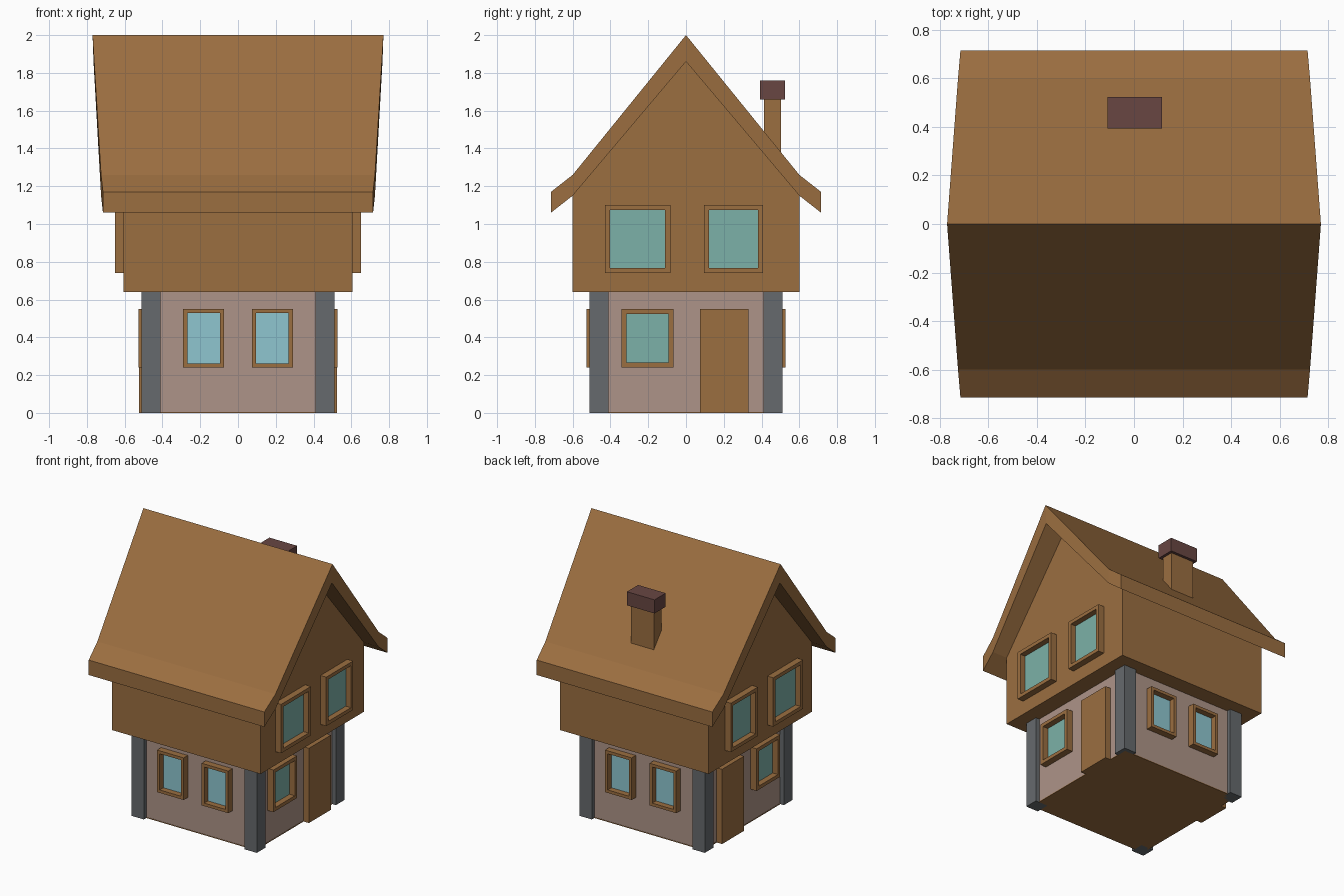
import bpy, bmesh
from mathutils import Vector

if "Cube" in bpy.data.objects:
    bpy.data.objects.remove(bpy.data.objects["Cube"])


def material(name, r, g, b):
    lin = [(c / 255 / 12.92) if c < 11 else ((c / 255 + 0.055) / 1.055) ** 2.4 for c in (r, g, b)]
    m = bpy.data.materials.new(name)
    m.diffuse_color = (*lin, 1)
    m.use_nodes = True
    m.node_tree.nodes["Principled BSDF"].inputs["Base Color"].default_value = m.diffuse_color
    return m


wood = material("brown wood", 155, 110, 64)
plaster = material("pinkish plaster", 174, 148, 136)
stone = material("grey stone", 102, 106, 109)
cap_mat = material("dark red brick", 104, 70, 66)
glass_blue = material("blue glass", 142, 198, 208)
glass_green = material("green glass", 124, 177, 168)


def make(name, verts, faces, mat):
    bm = bmesh.new()
    vs = [bm.verts.new(v) for v in verts]
    for f in faces:
        bm.faces.new([vs[i] for i in f])
    bmesh.ops.recalc_face_normals(bm, faces=bm.faces)
    me = bpy.data.meshes.new(name)
    bm.to_mesh(me)
    bm.free()
    me.materials.append(mat)
    ob = bpy.data.objects.new(name, me)
    bpy.context.collection.objects.link(ob)
    return ob


def box(name, x, y, z, mat):
    verts = [(a, b, c) for a in x for b in y for c in z]
    return make(name, verts, [(0, 1, 3, 2), (4, 6, 7, 5), (0, 4, 5, 1),
                              (2, 3, 7, 6), (0, 2, 6, 4), (1, 5, 7, 3)], mat)


def prism(name, profile, half_x, mat):
    """Extrude a (y, z) profile along x; half_x gives the half length at each point."""
    n = len(profile)
    verts = [(s * h, y, z) for s in (-1, 1) for (y, z), h in zip(profile, half_x)]
    faces = [tuple(range(n)), tuple(range(n, 2 * n))]
    faces += [(i, (i + 1) % n, n + (i + 1) % n, n + i) for i in range(n)]
    return make(name, verts, faces, mat)


def window(name, axis, side, u, z, wall, out, border, glass):
    """Raised hollow frame with a recessed pane; axis is the wall normal."""
    def place(uu, d, zz):
        return (side * d, uu, zz) if axis == 'x' else (uu, side * d, zz)

    def ring(d, inset):
        return [place(a, d, c) for a, c in (
            (u[0] + inset, z[0] + inset), (u[1] - inset, z[0] + inset),
            (u[1] - inset, z[1] - inset), (u[0] + inset, z[1] - inset))]
    back = wall - 0.01
    verts = ring(back, 0) + ring(out, 0) + ring(out, border) + ring(back, border)
    faces = [(r * 4 + i, r * 4 + (i + 1) % 4,
              (r + 1) % 4 * 4 + (i + 1) % 4, (r + 1) % 4 * 4 + i)
             for r in range(4) for i in range(4)]
    make(name + "_frame", verts, faces, wood)
    lo, hi = wall - 0.003, wall + 0.005
    p, q = place(u[0] + border, lo, z[0] + border), place(u[1] - border, hi, z[1] - border)
    box(name + "_pane", *[tuple(sorted(t)) for t in zip(p, q)], glass)


# Ground storey, floor and corner posts
W = 0.48
box("ground_storey", (-W, W), (-W, W), (0.004, 0.65), plaster)
box("floor_plate", (-W - 0.002, W + 0.002), (-W - 0.002, W + 0.002), (0, 0.006), wood)
for sx, nx in ((-1, "left"), (1, "right")):
    for sy, ny in ((-1, "front"), (1, "back")):
        box(f"{ny}_{nx}_post", tuple(sorted((sx * 0.41, sx * 0.51))),
            tuple(sorted((sy * 0.41, sy * 0.51))), (0, 0.65), stone)

# Overhanging upper storey with gables
prism("upper_storey", [(-0.6, 0.64), (0.6, 0.64), (0.6, 1.18), (0, 1.89), (-0.6, 1.18)],
      [0.605] * 5, wood)

# Roof shell with flared eaves and a longer ridge
half = [(0.6, 1.26, 0.725), (0.715, 1.17, 0.715), (0.715, 1.06, 0.715), (0.6, 1.15, 0.725)]
pts = [(0, 2.0, 0.77)] + half + [(0, 1.86, 0.765)] + [(-y, z, h) for y, z, h in reversed(half)]
n = len(pts)
verts = [(s * h, y, z) for s in (-1, 1) for y, z, h in pts]
faces = [(i, (i + 1) % n, n + (i + 1) % n, n + i) for i in range(n)]
for o in (0, n):  # end caps split into quads
    faces += [tuple(o + k for k in q) for q in ((0, 1, 4, 5), (1, 2, 3, 4), (0, 5, 6, 9), (9, 6, 7, 8))]
make("roof", verts, faces, wood)

# Chimney
box("chimney_stack", (-0.09, 0.095), (0.413, 0.503), (1.3, 1.67), wood)
box("chimney_cap", (-0.11, 0.115), (0.393, 0.523), (1.66, 1.76), cap_mat)

# Windows on front and back
for s, ns in ((-1, "front"), (1, "back")):
    for u, nu in (((-0.29, -0.073), "left"), ((0.073, 0.29), "right")):
        window(f"{ns}_{nu}_window", 'y', s, u, (0.24, 0.55), W, 0.528, 0.022, glass_blue)

# Windows and doors on both sides
for s, ns in ((-1, "left"), (1, "right")):
    window(f"{ns}_lower_window", 'x', s, (-0.342, -0.067), (0.24, 0.55), W, 0.528, 0.026, glass_green)
    window(f"{ns}_upper_front_window", 'x', s, (-0.43, -0.083), (0.74, 1.1), 0.605, 0.652, 0.027, glass_green)
    window(f"{ns}_upper_back_window", 'x', s, (0.095, 0.408), (0.74, 1.1), 0.605, 0.652, 0.026, glass_green)
    box(f"{ns}_door", tuple(sorted((s * 0.47, s * 0.525))), (0.075, 0.33), (0, 0.55), wood)
